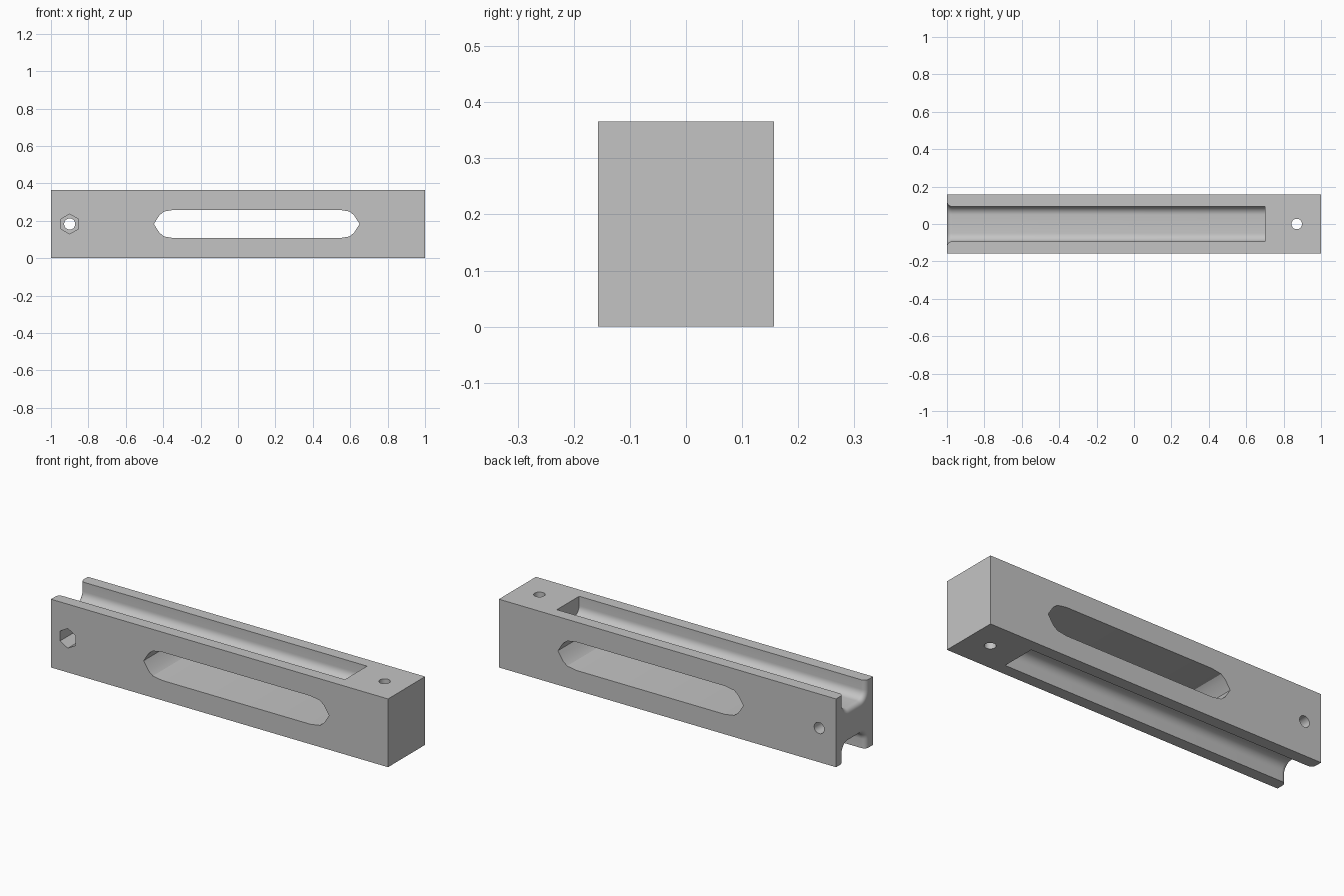
import bpy, bmesh, math
from mathutils import Matrix, Vector

if "Cube" in bpy.data.objects:
    bpy.data.objects.remove(bpy.data.objects["Cube"], do_unlink=True)

LENGTH, WIDTH, HEIGHT = 2.0, 0.314, 0.366
MID = HEIGHT / 2

grey = bpy.data.materials.new("plain grey")
grey.use_nodes = True
grey.diffuse_color = (0.55, 0.55, 0.55, 1)
grey.node_tree.nodes["Principled BSDF"].inputs["Base Color"].default_value = grey.diffuse_color


def loft(name, rings):
    """Solid skinned through rings of equal point count, capped at both ends."""
    bm = bmesh.new()
    loops = [[bm.verts.new(p) for p in ring] for ring in rings]
    n = len(loops[0])
    for a, b in zip(loops, loops[1:]):
        for i in range(n):
            j = (i + 1) % n
            bm.faces.new((a[i], a[j], b[j], b[i]))
    bm.faces.new(loops[0])
    bm.faces.new(loops[-1])
    bmesh.ops.recalc_face_normals(bm, faces=bm.faces)
    mesh = bpy.data.meshes.new(name)
    bm.to_mesh(mesh)
    bm.free()
    mesh.materials.append(grey)
    obj = bpy.data.objects.new(name, mesh)
    bpy.context.collection.objects.link(obj)
    return obj


def across(name, points, y0, y1):
    """Prism along y from a profile in x and z."""
    return loft(name, [[(x, y, z) for x, z in points] for y in (y0, y1)])


def polygon(cx, cy, radius, sides, turn=0.0):
    return [(cx + radius * math.cos(turn + math.tau * i / sides),
             cy + radius * math.sin(turn + math.tau * i / sides)) for i in range(sides)]


def channel(name, side):
    """Rounded channel on the top (1) or underside (-1), flaring at its open end."""
    half, depth, fillet, flare, steps = 0.094, 0.095, 0.045, 0.026, 6

    def ring(x, d):
        w, h, r = half + d, depth + d, fillet + d
        right = [(w, MID + 0.05)]
        for i in range(9):
            a = math.pi / 2 * i / 8
            right.append((w - r + r * math.cos(a), MID - h + r - r * math.sin(a)))
        outline = right + [(-y, z) for y, z in reversed(right)]
        return [(x, y, MID + side * z) for y, z in outline]

    rings = [ring(-1.05, flare)]
    for i in range(steps + 1):
        a = math.pi / 2 * i / steps
        rings.append(ring(-1 + flare * (1 - math.cos(a)), flare * (1 - math.sin(a))))
    return loft(name, rings + [ring(0.70, 0)])


# Main block
x, y = LENGTH / 2, WIDTH / 2
block = across("block", [(-x, 0), (x, 0), (x, HEIGHT), (-x, HEIGHT)], -y, y)

# Long slot with faceted ends, mirrored about its centre
quarter = [(0.55, 0), (0.52, 0.047), (0.495, 0.067), (0.44, 0.076)]
upper = quarter + [(-px, pz) for px, pz in reversed(quarter)]
slot = upper + [(px, -pz) for px, pz in reversed(upper[1:-1])]

# Openings cut from the block
cutters = [
    channel("top_channel", 1),
    channel("bottom_channel", -1),
    across("long_slot", [(px + 0.1, pz + MID) for px, pz in slot], -0.3, 0.3),
    across("cross_hole", polygon(-0.9, MID, 0.03, 20), -0.3, 0.3),
    across("hex_pocket", polygon(-0.9, MID, 0.053, 6, math.pi / 2), -0.3, -y + 0.13),
    loft("upright_hole", [[(px, py, z) for px, py in polygon(0.87, 0, 0.028, 20)]
                          for z in (-0.1, HEIGHT + 0.1)]),
]

bpy.ops.object.select_all(action='DESELECT')
bpy.context.view_layer.objects.active = block
block.select_set(True)
for cutter in cutters:
    cutter.hide_render = True
    mod = block.modifiers.new(cutter.name, 'BOOLEAN')
    mod.operation = 'DIFFERENCE'
    mod.solver = 'EXACT'
    mod.object = cutter
    bpy.ops.object.modifier_apply(modifier=mod.name)
for cutter in cutters:
    bpy.data.objects.remove(cutter, do_unlink=True)

bpy.ops.object.shade_smooth_by_angle(angle=math.radians(25))
